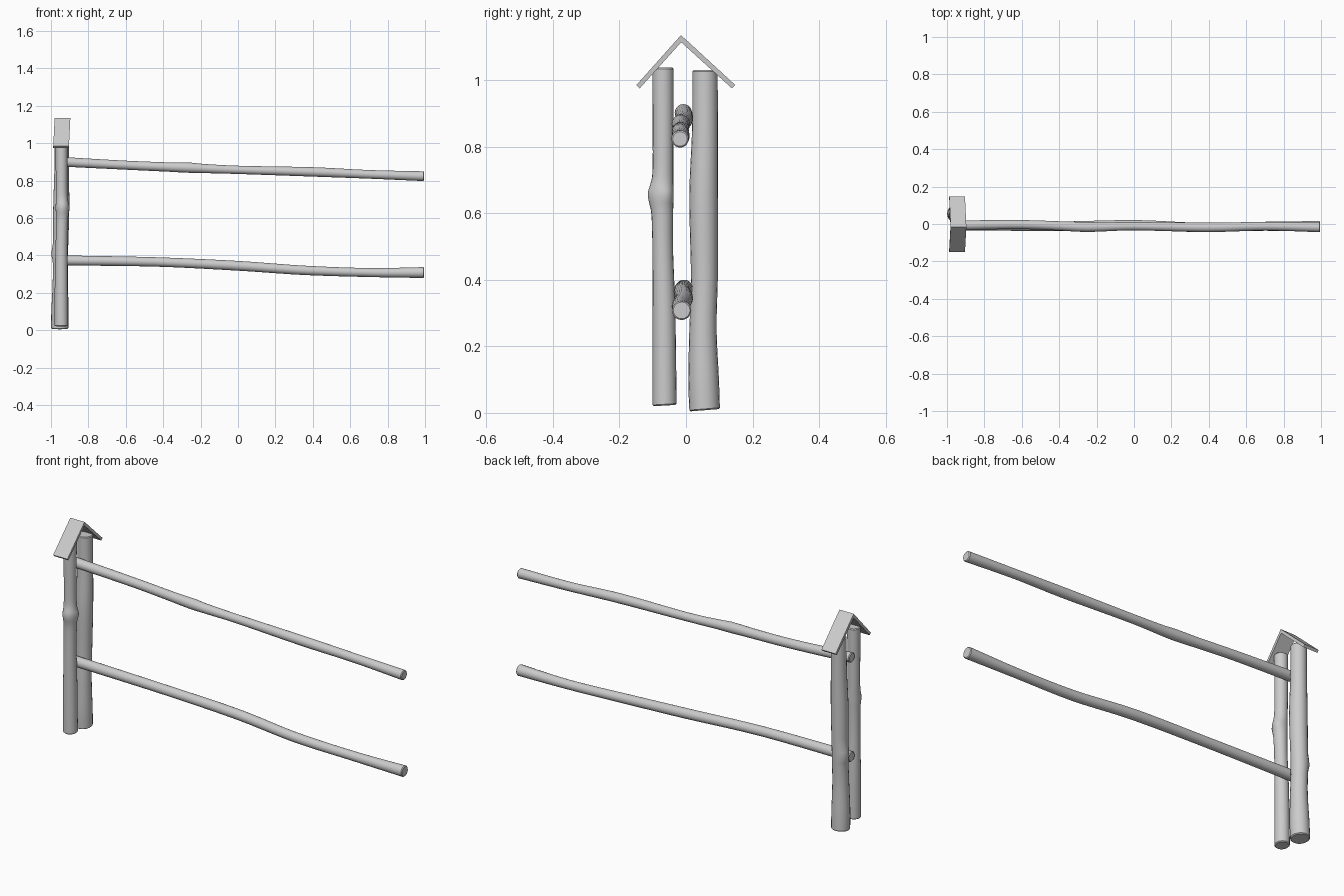
import bpy, bmesh, math
from mathutils import Vector

default = bpy.data.objects.get("Cube")
if default:
    bpy.data.objects.remove(default)

wood = bpy.data.materials.new("plain grey wood")
wood.use_nodes = True
GREY = (0.6, 0.6, 0.6, 1)
wood.diffuse_color = GREY
wood.node_tree.nodes["Principled BSDF"].inputs["Base Color"].default_value = GREY


def finish(bm, name):
    bmesh.ops.recalc_face_normals(bm, faces=bm.faces)
    mesh = bpy.data.meshes.new(name)
    bm.to_mesh(mesh)
    bm.free()
    mesh.materials.append(wood)
    obj = bpy.data.objects.new(name, mesh)
    bpy.context.collection.objects.link(obj)
    bpy.ops.object.select_all(action='DESELECT')
    obj.select_set(True)
    bpy.context.view_layer.objects.active = obj
    bpy.ops.object.shade_smooth_by_angle(angle=math.radians(35))
    return obj


def spline(a, b, c, d, t):
    return 0.5 * (2 * b + (c - a) * t + (2 * a - 5 * b + 4 * c - d) * t * t
                  + (3 * b - a - 3 * c + d) * t ** 3)


def log(name, stations, u, v, knots=(), tilt=0, steps=5, sides=20):
    """Sweep round rings through (x, y, z, radius) stations, with swollen knots."""
    pts = [Vector(s) for s in stations]
    rows = []
    for i in range(len(pts) - 1):
        a, d = pts[max(i - 1, 0)], pts[min(i + 2, len(pts) - 1)]
        rows += [spline(a, pts[i], pts[i + 1], d, k / steps) for k in range(steps)]
    rows.append(pts[-1])
    bm = bmesh.new()
    rings = []
    for row in rows:
        ring = []
        for k in range(sides):
            ang = math.tau * k / sides
            out = Vector(u) * math.cos(ang) + Vector(v) * math.sin(ang)
            co = row.xyz + out * row.w
            for spot, size, height in knots:
                co += out * height * math.exp(-((co - Vector(spot)).length / size) ** 2)
            ring.append(bm.verts.new(co))
        rings.append(ring)
    for vert in rings[0]:
        vert.co.z += tilt * (vert.co.y - rows[0].y)
    for r, s in zip(rings, rings[1:]):
        for k in range(sides):
            n = (k + 1) % sides
            bm.faces.new((r[k], r[n], s[n], s[k]))
    caps = [bm.faces.new(rings[0]), bm.faces.new(rings[-1])]
    rims = list({e for f in caps for e in f.edges})
    bmesh.ops.bevel(bm, geom=rims, offset=0.004, segments=1, affect='EDGES')
    return finish(bm, name)


X, Y, Z = (1, 0, 0), (0, 1, 0), (0, 0, 1)

# Upright posts
log("front_post", [
    (-.945, -.064, .022, .036), (-.945, -.066, .3, .034), (-.943, -.07, .5, .031),
    (-.94, -.071, .65, .033), (-.943, -.069, .75, .031), (-.943, -.069, 1.037, .032)],
    X, Y, [((-.94, -.104, .655), .035, .011), ((-.907, -.055, .655), .022, .008)],
    tilt=.06, steps=7)
log("back_post", [
    (-.953, .056, .008, .046), (-.952, .053, .1, .046), (-.95, .051, .25, .041),
    (-.949, .055, .4, .040), (-.945, .053, .65, .043), (-.943, .057, .85, .039),
    (-.943, .057, 1.03, .038)],
    X, Y, [((-.988, .062, .41), .03, .011)], tilt=.08, steps=7)

# Long sloping rails
log("upper_rail", [
    (-.975, -.008, .902, .026), (-.6, -.003, .882, .024), (-.25, -.016, .867, .025),
    (0, -.012, .857, .022), (.4, -.018, .846, .025), (.7, -.012, .833, .023),
    (.995, -.018, .823, .026)],
    Y, Z, [((-.27, -.016, .892), .05, .004)])
log("lower_rail", [
    (-.975, -.006, .373, .027), (-.45, -.012, .365, .025), (0, -.005, .344, .026),
    (.35, -.018, .32, .025), (.7, -.012, .308, .024), (.995, -.013, .308, .029)],
    Y, Z)


# Little gable roof of two boards
def board(name, profile):
    bm = bmesh.new()
    ends = []
    for left in (-.988, -.904):
        ring = [bm.verts.new((left + (z - .98) * .05, y, z)) for y, z in profile]
        bm.faces.new(ring)
        ends.append(ring)
    for k in range(4):
        n = (k + 1) % 4
        bm.faces.new((ends[0][k], ends[0][n], ends[1][n], ends[1][k]))
    finish(bm, name)


board("front_roof_board", [(-.149, .985), (-.139, .975), (-.005, 1.124), (-.015, 1.135)])
board("back_roof_board", [(.148, .985), (.138, .975), (-.015, 1.114), (-.005, 1.126)])
